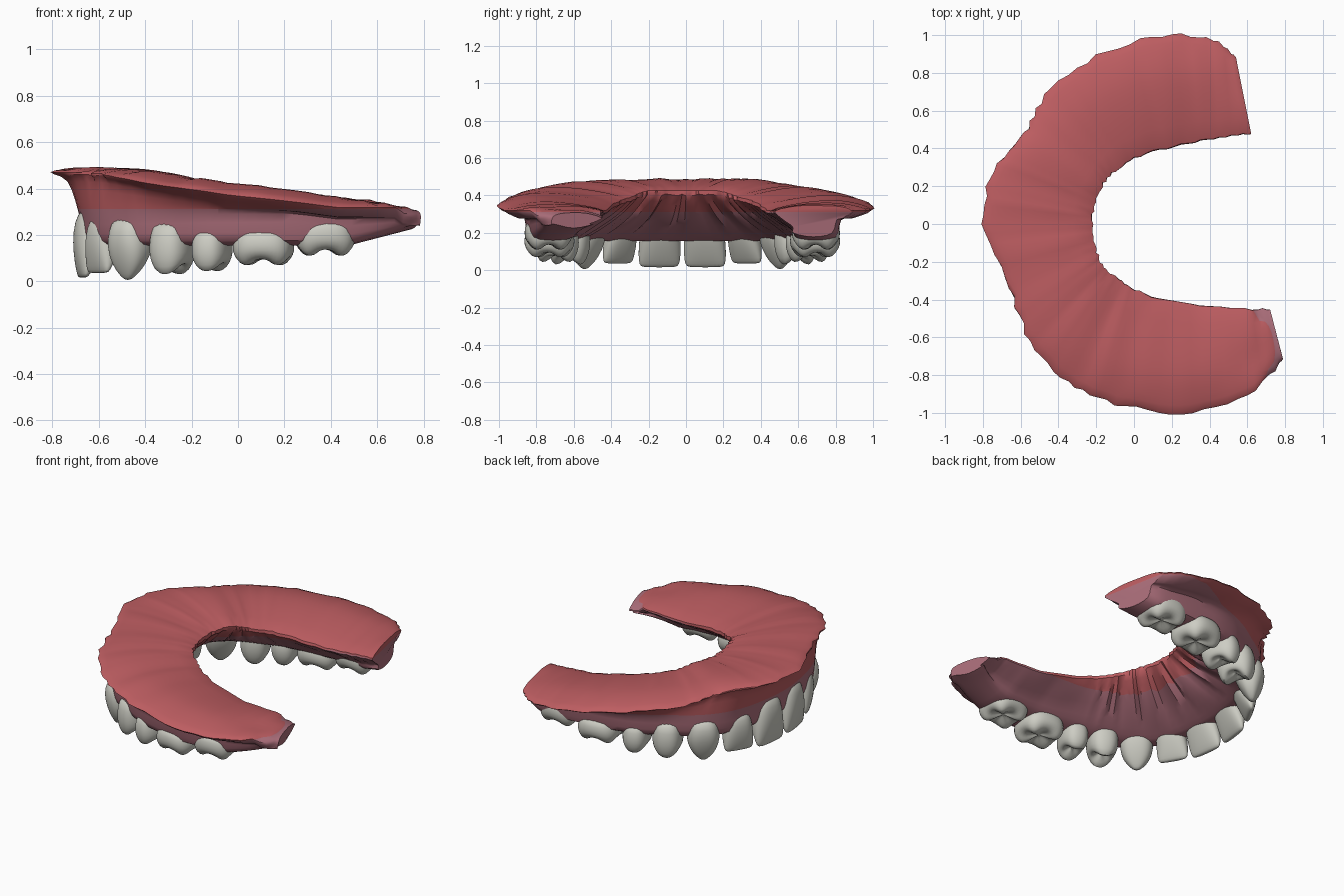
import bpy, bmesh, math, random
from mathutils import Vector

random.seed(4)
cube = bpy.data.objects.get("Cube")
if cube:
    bpy.data.objects.remove(cube, do_unlink=True)


def material(name, rgb):
    mat = bpy.data.materials.new(name)
    mat.use_nodes = True
    mat.diffuse_color = (*rgb, 1)
    mat.node_tree.nodes["Principled BSDF"].inputs["Base Color"].default_value = (*rgb, 1)
    return mat


RED = material("red_tissue", (0.51, 0.11, 0.12))
PINK = material("pink_gum", (0.42, 0.16, 0.2))
ENAMEL = material("tooth_enamel", (0.61, 0.61, 0.55))


def clamp(v, low=0.0, high=1.0):
    return max(low, min(high, v))


def make_object(name, bm, mats, angle):
    bmesh.ops.recalc_face_normals(bm, faces=bm.faces[:])
    mesh = bpy.data.meshes.new(name)
    bm.to_mesh(mesh)
    bm.free()
    for mat in mats:
        mesh.materials.append(mat)
    obj = bpy.data.objects.new(name, mesh)
    bpy.context.collection.objects.link(obj)
    bpy.ops.object.select_all(action='DESELECT')
    obj.select_set(True)
    bpy.context.view_layer.objects.active = obj
    bpy.ops.object.shade_smooth_by_angle(angle=math.radians(angle))
    return obj


def spline(points, steps, closed):
    """Smooth path through the points."""
    n = len(points)
    pick = (lambda i: points[i % n]) if closed else (lambda i: points[max(0, min(n - 1, i))])
    path = []
    for i in range(n if closed else n - 1):
        a, b, c, d = (pick(i + k) for k in (-1, 0, 1, 2))
        for s in range(steps):
            t = s / steps
            path.append(b + (c - a) * (t / 2) + (2 * a - 5 * b + 4 * c - d) * (t * t / 2)
                        + (3 * b - a - 3 * c + d) * (t ** 3 / 2))
    if not closed:
        path.append(points[-1])
    return path


def loft(bm, rings):
    rows = [[bm.verts.new(p) for p in ring] for ring in rings]
    n = len(rows[0])
    for lower, upper in zip(rows, rows[1:]):
        for i in range(n):
            j = (i + 1) % n
            bm.faces.new((lower[i], lower[j], upper[j], upper[i]))
    bm.faces.new(rows[0])
    bm.faces.new(rows[-1])


# Gum arch: outer rim, tooth ridge and inner rim, seen from above
OUTER = [(.79, -.72), (.6, -.9), (.25, -1), (-.1, -.95), (-.35, -.84), (-.55, -.62), (-.66, -.33),
         (-.8, 0), (-.74, .28), (-.58, .47), (-.47, .68), (-.2, .89), (.15, 1), (.42, .97), (.54, .88)]
RIDGE = [(.75, -.6), (.58, -.69), (.25, -.74), (-.06, -.7), (-.24, -.63), (-.44, -.52), (-.56, -.34),
         (-.61, -.02), (-.56, .3), (-.44, .48), (-.24, .59), (-.06, .66), (.25, .7), (.45, .7), (.57, .68)]
INNER = [(.72, -.45), (.55, -.45), (.25, -.42), (.03, -.36), (-.08, -.29), (-.16, -.23), (-.2, -.13),
         (-.22, 0), (-.21, .1), (-.17, .2), (-.1, .28), (.03, .36), (.25, .42), (.45, .46), (.62, .48)]


def section(outer, ridge, inner):
    """Closed cross-section of the gum at one place on the arch."""
    out = (outer - inner).normalized()
    x = ridge.x
    front = clamp(-x / 0.6)
    half = 0.08 + 0.055 * clamp((x + 0.55) / 0.6)
    crest = min(0.485, 0.42 - 0.1 * x - 0.06 * max(0, x) ** 2 + 0.02 * front)
    floor = min(crest, 0.318)
    rim = max(crest - 0.05 + 0.035 * front, floor)
    lip = max(crest - 0.06, floor)
    if x > 0.68:
        rim = lip = crest - 0.03
    base = 0.155 + 0.07 * clamp((x - 0.48) / 0.27)
    bulge = max(base + 0.02, min(0.29, rim - 0.05))
    rough = random.uniform(-0.012, 0.012)
    fold = random.uniform(-0.005, 0.005)
    wave = random.uniform(-0.012, 0.012) * (0.4 + front)
    rim_xy = outer + out * rough
    cheek = ridge + out * half * 0.95
    flat = [
        (rim_xy, rim),
        (cheek.lerp(rim_xy, 0.4), rim - 0.04),
        (cheek, bulge),
        (ridge + out * half * 0.75, base + 0.02),
        (ridge, base),
        (ridge - out * half * 0.8, base + 0.02),
        (ridge.lerp(inner, 0.55), base + (lip - base) * 0.4 + wave),
        (ridge.lerp(inner, 0.85), base + (lip - base) * 0.72 + wave),
        (inner - out * rough * 0.6, lip),
        (inner.lerp(outer, 0.3), (crest + lip) / 2 + 0.012 + fold),
        (inner.lerp(outer, 0.62), crest + fold),
        (inner.lerp(outer, 0.86), (crest + rim) / 2 + 0.008 + fold),
    ]
    return spline([Vector((p.x, p.y, z)) for p, z in flat], 3, True)


paths = [spline([Vector(p) for p in line], 6, False) for line in (OUTER, RIDGE, INNER)]
bm = bmesh.new()
loft(bm, [section(*trio) for trio in zip(*paths)])
# Level colour line between the pink gum and the red tissue
LINE = 0.312
bmesh.ops.bisect_plane(bm, geom=bm.verts[:] + bm.edges[:] + bm.faces[:],
                       plane_co=(0, 0, LINE), plane_no=(0, 0, 1))
for face in bm.faces:
    face.material_index = int(face.calc_center_median().z < LINE)
make_object("gum_arch", bm, (RED, PINK), 40)

# Crown profiles: height from neck to tip, width scale, depth scale
INCISOR = [(0, .68, .75), (.2, .85, .97), (.5, .98, .85), (.8, 1, .5), (.96, .94, .24), (1, .8, .12)]
CANINE = [(0, .7, .8), (.25, .92, 1), (.5, 1, .9), (.75, .8, .6), (.92, .42, .3), (1, .12, .1)]
GRINDER = [(0, .78, .8), (.3, .95, .98), (.6, 1, 1), (.85, .9, .86), (1, .7, .66), (.9, .4, .36), (.78, .1, .1)]
# Name, x, distance from midline, facing angle, width, depth, neck z, tip z, profile, cusps, tip lean
TEETH = [
    ("central_incisor", -.61, .115, 8, .23, .17, .32, .015, INCISOR, 0, .06),
    ("lateral_incisor", -.56, .32, 30, .19, .16, .285, .035, INCISOR, 0, .05),
    ("canine", -.455, .5, 48, .2, .19, .285, .005, CANINE, 0, .03),
    ("first_premolar", -.28, .6, 64, .19, .23, .27, .02, GRINDER, 2, .01),
    ("second_premolar", -.11, .665, 72, .17, .24, .24, .035, GRINDER, 2, .01),
    ("first_molar", .11, .71, 83, .28, .28, .235, .06, GRINDER, 4, 0),
    ("second_molar", .375, .715, 93, .28, .27, .28, .1, GRINDER, 4, 0),
]
MIDLINE = -0.02
SEGMENTS = 24


def tooth(side, label, x, off, angle, width, depth, neck, tip, profile, cusps, lean):
    a = math.radians(angle)
    cheek = Vector((-math.cos(a), side * math.sin(a), 0))
    along = Vector((math.sin(a), side * math.cos(a), 0))
    centre = Vector((x, MIDLINE + side * off, 0))
    rings = []
    for t, sw, sd in profile:
        ring = []
        for k in range(SEGMENTS):
            th = math.tau * k / SEGMENTS
            c, s = math.cos(th), math.sin(th)
            valley = 0.5 + 0.5 * math.cos(cusps * th) if cusps else 0
            pinch = 1 - 0.07 * valley * t
            u = math.copysign(abs(c) ** 0.8, c) * sw * width / 2 * pinch
            v = math.copysign(abs(s) ** 0.8, s) * sd * depth / 2 * pinch + lean * t
            drop = 0.2 * valley * clamp((t - 0.7) / 0.25)
            ring.append(centre + along * u + cheek * v
                        + Vector((0, 0, neck + (tip - neck) * (t - drop))))
        rings.append(ring)
    bm = bmesh.new()
    loft(bm, rings)
    obj = make_object(label, bm, (ENAMEL,), 80)
    smooth = obj.modifiers.new("rounding", 'SUBSURF')
    smooth.levels = smooth.render_levels = 1


for side, word in ((-1, "front"), (1, "back")):
    for label, *spec in TEETH:
        tooth(side, word + "_" + label, *spec)
